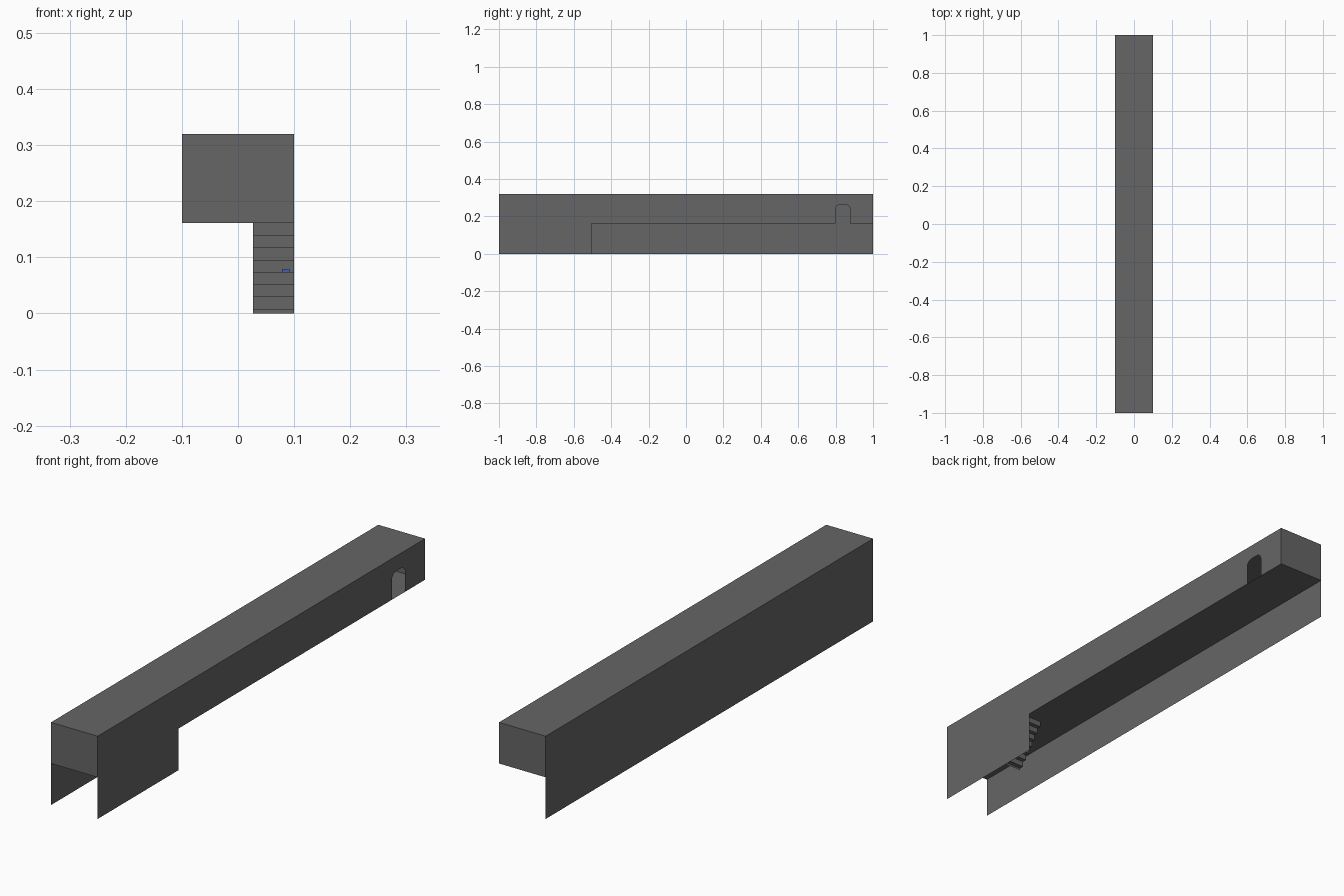
import bpy, bmesh, math

if "Cube" in bpy.data.objects:
    bpy.data.objects.remove(bpy.data.objects["Cube"])


def material(name, rgb):
    m = bpy.data.materials.new(name)
    m.diffuse_color = (*rgb, 1)
    m.use_nodes = True
    m.node_tree.nodes["Principled BSDF"].inputs["Base Color"].default_value = m.diffuse_color
    return m


GREY = material("dark grey", (0.133, 0.133, 0.133))
BLUE = material("blue", (0.04, 0.12, 0.6))

W, L = 0.1, 1.0            # half width, half length
FLOOR, ROOF = 0.161, 0.32
WELL_X = 0.027             # inner edge of the stairwell
STAIR_TOP, STAIR_END = -0.527, -0.649
LOW_WALL_END = -0.506


def sheets(name, polys, mat=GREY):
    """Thin surface object made of flat polygons."""
    bm = bmesh.new()
    for p in polys:
        bm.faces.new([bm.verts.new(v) for v in p])
    bmesh.ops.remove_doubles(bm, verts=bm.verts, dist=1e-5)
    me = bpy.data.meshes.new(name)
    bm.to_mesh(me)
    bm.free()
    me.materials.append(mat)
    ob = bpy.data.objects.new(name, me)
    bpy.context.collection.objects.link(ob)
    return ob


def flat(x0, x1, y0, y1, z):
    return [(x0, y0, z), (x1, y0, z), (x1, y1, z), (x0, y1, z)]


# roof
sheets("roof", [flat(-W, W, -L, L, ROOF)])

# floor with an opening above the stairs
sheets("floor", [
    flat(-W, WELL_X, -L, L, FLOOR),
    flat(WELL_X, W, -L, STAIR_END, FLOOR),
    flat(WELL_X, W, STAIR_TOP, L, FLOOR),
])

# end walls of the upper corridor
sheets("front_end_wall", [[(-W, -L, FLOOR), (W, -L, FLOOR), (W, -L, ROOF), (-W, -L, ROOF)]])
sheets("back_end_wall", [[(W, L, FLOOR), (-W, L, FLOOR), (-W, L, ROOF), (W, L, ROOF)]])

# full-height left wall
sheets("left_wall", [[(-W, L, 0), (-W, -L, 0), (-W, -L, ROOF), (-W, L, ROOF)]])

# right wall, stepped at the bottom and notched by a round-cornered doorway
D0, D1, DTOP, R = 0.798, 0.878, 0.262, 0.025
door = [(D0, FLOOR)]
for cy, start in ((D0 + R, math.pi), (D1 - R, math.pi / 2)):
    for i in range(6):
        a = start - i * math.pi / 10
        door.append((cy + R * math.cos(a), DTOP - R + R * math.sin(a)))
door.append((D1, FLOOR))
profile = [(-L, 0), (LOW_WALL_END, 0), (LOW_WALL_END, FLOOR)] + door
profile += [(L, FLOOR), (L, ROOF), (-L, ROOF)]
sheets("right_wall", [[(W, y, z) for y, z in profile]])

# stairs descending towards the front
RISE, TREADS = 0.0218, 7
run = (STAIR_TOP - STAIR_END) / TREADS
steps = []
y, z = STAIR_TOP, FLOOR
for i in range(TREADS + 1):
    low = max(z - RISE, 0)
    steps.append([(WELL_X, y, low), (W, y, low), (W, y, z), (WELL_X, y, z)])
    z = low
    if i < TREADS:
        steps.append(flat(WELL_X, W, y - run, y, z))
        y -= run
sheets("stairs", steps)

# small blue item lying on a middle step
bpy.ops.mesh.primitive_cube_add(size=1, location=(0.085, STAIR_TOP - 3.5 * run, 0.0765))
item = bpy.context.object
item.name = "small_blue_item"
item.scale = (0.014, 0.006, 0.005)
item.data.materials.append(BLUE)
